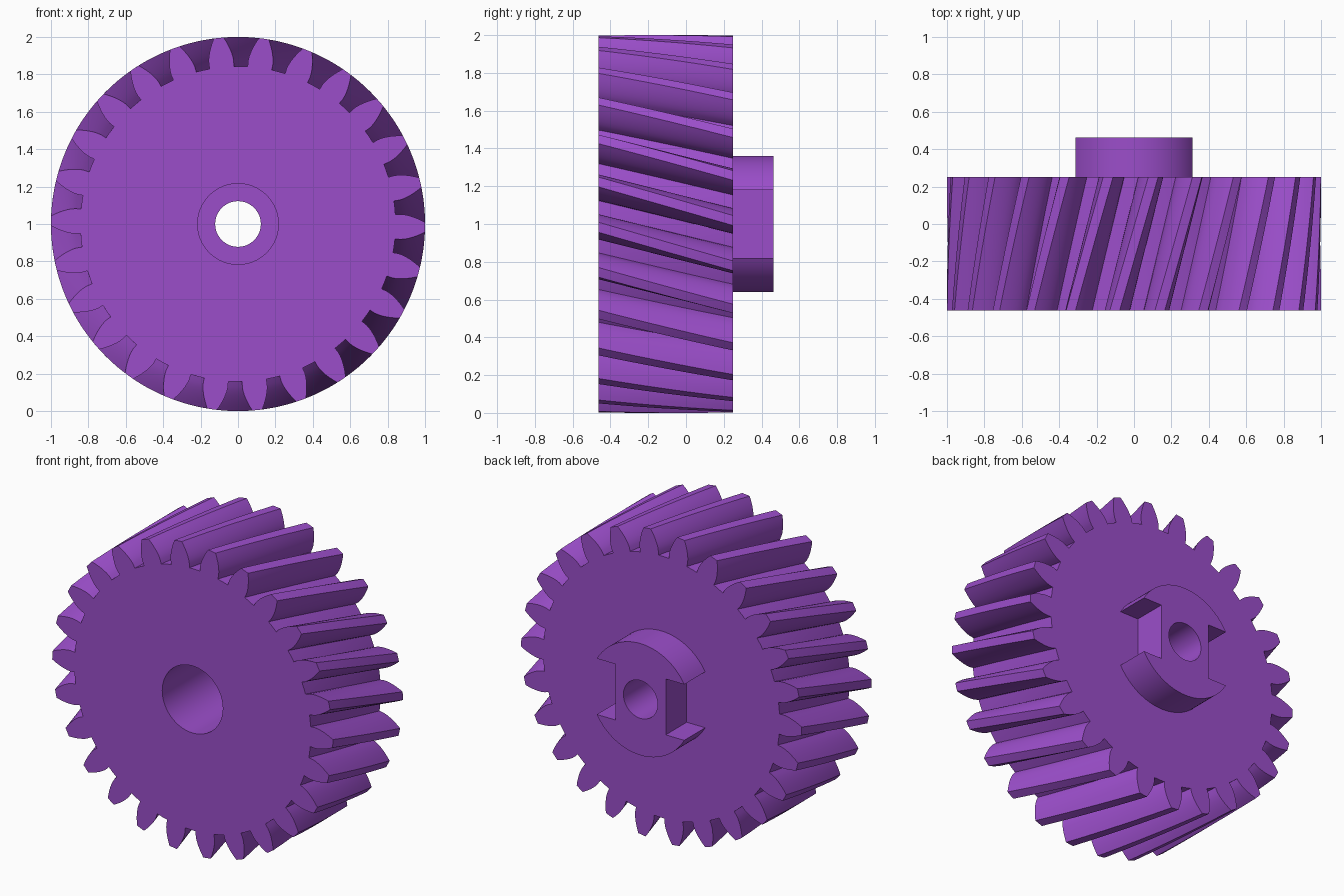
import bpy, bmesh, math
from math import cos, sin, tan, radians, pi, sqrt, acos

if "Cube" in bpy.data.objects:
    bpy.data.objects.remove(bpy.data.objects["Cube"])

TEETH, TIP, ROOT, PITCH, BASE = 26, 1.0, 0.843, 0.931, 0.871
FRONT, BACK, HUB_END = -0.463, 0.25, 0.463
TWIST = radians(-11.8)      # helix turn from front to back
PHASE = radians(89 + 180 / TEETH)
HOLE, BORE = 0.122, 0.216

purple = bpy.data.materials.new("purple plastic")
purple.diffuse_color = (0.328, 0.076, 0.591, 1)
purple.use_nodes = True
purple.node_tree.nodes["Principled BSDF"].inputs["Base Color"].default_value = purple.diffuse_color


def place(profile, y, turn=0.0):
    """Put a polar profile (radius, angle) at depth y."""
    return [(r * cos(a + turn), y, 1 + r * sin(a + turn)) for r, a in profile]


def circle(r, n=64):
    return [(r, 2 * pi * i / n) for i in range(n)]


def ring_solid(name, outer, inner):
    """Skin the outer and inner loops, then cap both ends between them."""
    bm = bmesh.new()
    ends = ([], [])
    for loops in (outer, inner):
        rings = [[bm.verts.new(p) for p in loop] for loop in loops]
        n = len(rings[0])
        for a, b in zip(rings, rings[1:]):
            for i in range(n):
                j = (i + 1) % n
                bm.faces.new((a[i], a[j], b[j], b[i]))
        for k, ring in ((0, rings[0]), (1, rings[-1])):
            ends[k].extend(bm.edges.get((ring[i], ring[(i + 1) % n])) for i in range(n))
    for edges in ends:
        bmesh.ops.triangle_fill(bm, edges=edges, use_beauty=True)
    bmesh.ops.recalc_face_normals(bm, faces=bm.faces)
    mesh = bpy.data.meshes.new(name)
    bm.to_mesh(mesh)
    bm.free()
    mesh.materials.append(purple)
    ob = bpy.data.objects.new(name, mesh)
    bpy.context.collection.objects.link(ob)
    bpy.ops.object.select_all(action='DESELECT')
    ob.select_set(True)
    bpy.context.view_layer.objects.active = ob
    bpy.ops.object.shade_smooth_by_angle(angle=radians(25))
    return ob


# Involute tooth outline
def involute(r):
    a = acos(BASE / r)
    return tan(a) - a


def half_width(r):
    return pi / (2 * TEETH) + involute(PITCH) - involute(max(r, BASE))


flank = [ROOT] + [BASE + (TIP - BASE) * i / 6 for i in range(7)]
tooth = [(r, -half_width(r)) for r in flank] + [(TIP, 0)]
tooth += [(r, half_width(r)) for r in reversed(flank)]
tooth += [(ROOT, pi / TEETH)]
outline = [(r, a + PHASE + 2 * pi * t / TEETH) for t in range(TEETH) for r, a in tooth]

# Helical toothed wheel with a stepped bore
STEPS = 12
wheel_loops = [place(outline, FRONT + (BACK - FRONT) * s / STEPS, TWIST * s / STEPS)
               for s in range(STEPS + 1)]
bore_loops = [place(circle(r), y) for r, y in
              ((BORE, FRONT), (BORE, 0.16), (HOLE, 0.16), (HOLE, BACK))]
ring_solid("gear_wheel", wheel_loops, bore_loops)

# Drive hub: a disc with a square notch cut into each side
R, NOTCH = 0.36, 0.18
corner = math.asin(NOTCH / R)
arc = [(R, corner + (pi - 2 * corner) * i / 32) for i in range(33)]
half = arc + [(NOTCH * sqrt(2), 3 * pi / 4), (NOTCH * sqrt(2), 5 * pi / 4)]
hub = half + [(r, a + pi) for r, a in half]
ring_solid("drive_hub", [place(hub, y) for y in (BACK, HUB_END)],
           [place(circle(HOLE), y) for y in (BACK, HUB_END)])
